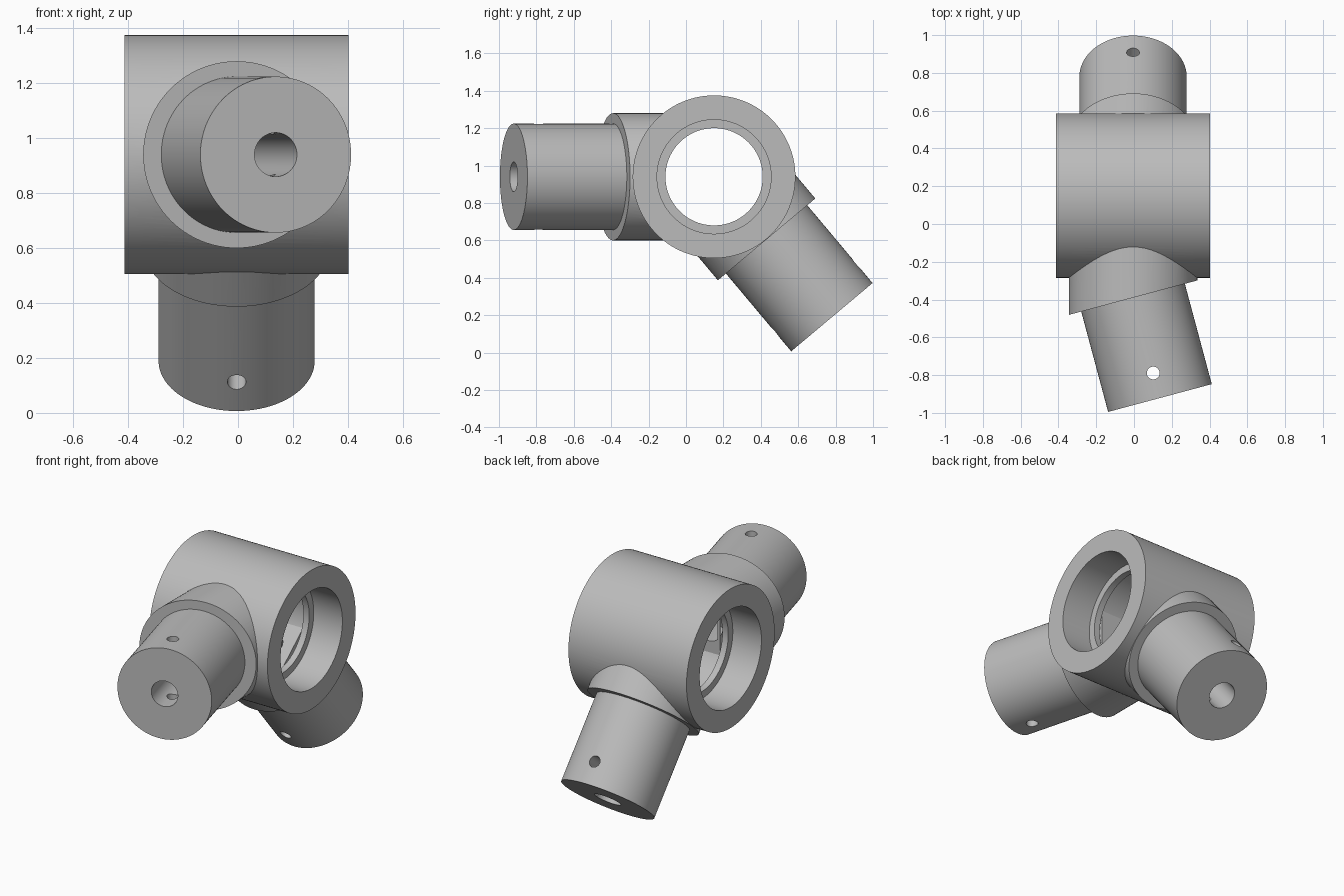
import bpy, bmesh, math
from mathutils import Vector

cube = bpy.data.objects.get("Cube")
if cube:
    bpy.data.objects.remove(cube, do_unlink=True)

grey = bpy.data.materials.new("plain grey")
grey.use_nodes = True
GREY = (0.5, 0.5, 0.5, 1)
grey.diffuse_color = GREY
grey.node_tree.nodes["Principled BSDF"].inputs["Base Color"].default_value = GREY

CENTRE = Vector((-0.005, 0.15, 0.94))
X = Vector((1, 0, 0))
FRONT = Vector((0, -1, 0))
TILT = math.radians(15)
DROP = math.radians(50)
FRONT_DIR = Vector((math.sin(TILT), -math.cos(TILT), 0))
REAR_DIR = Vector((0, math.cos(DROP), -math.sin(DROP)))
FRONT_BASE = CENTRE + FRONT * 0.54
REAR_BASE = CENTRE + REAR_DIR * 0.437


def cylinder(name, origin, axis, radius, start, end, sides=96):
    """Cylinder from start to end along an axis through origin."""
    bpy.ops.mesh.primitive_cylinder_add(vertices=sides, radius=radius, depth=end - start)
    obj = bpy.context.object
    obj.name = name
    obj.location = origin + axis * (start + end) / 2
    obj.rotation_euler = axis.to_track_quat("Z", "Y").to_euler()
    bpy.ops.object.transform_apply()
    return obj


def combine(obj, tool, operation):
    """Apply a boolean and discard the tool."""
    mod = obj.modifiers.new("cut", "BOOLEAN")
    mod.operation, mod.solver, mod.object = operation, "EXACT", tool
    bpy.context.view_layer.objects.active = obj
    bpy.ops.object.modifier_apply(modifier=mod.name)
    bpy.data.objects.remove(tool, do_unlink=True)


def finish(obj):
    obj.data.materials.clear()
    obj.data.materials.append(grey)
    bpy.ops.object.select_all(action="DESELECT")
    obj.select_set(True)
    bpy.context.view_layer.objects.active = obj
    bpy.ops.object.shade_smooth_by_angle(angle=math.radians(30))


def drill(obj, base, axis):
    combine(obj, cylinder("drill", base, axis, 0.08, -0.3, 0.8, 48), "DIFFERENCE")


# Hub with its two shoulders
hub = cylinder("hub", CENTRE, X, 0.435, -0.408, 0.408, 128)
front_shoulder = cylinder("front_shoulder", CENTRE, FRONT, 0.34, 0, 0.8)
bm = bmesh.new()
bm.from_mesh(front_shoulder.data)
cut = bmesh.ops.bisect_plane(bm, geom=bm.verts[:] + bm.edges[:] + bm.faces[:],
                             plane_co=FRONT_BASE, plane_no=FRONT_DIR, clear_outer=True)
bmesh.ops.edgeloop_fill(bm, edges=[e for e in cut["geom_cut"] if isinstance(e, bmesh.types.BMEdge)])
bmesh.ops.recalc_face_normals(bm, faces=bm.faces[:])
bm.to_mesh(front_shoulder.data)
bm.free()
combine(hub, front_shoulder, "UNION")
combine(hub, cylinder("rear_shoulder", CENTRE, REAR_DIR, 0.34, 0, 0.437), "UNION")
combine(hub, cylinder("bore", CENTRE, X, 0.305, -0.6, 0.6), "DIFFERENCE")
drill(hub, FRONT_BASE, FRONT_DIR)
drill(hub, REAR_BASE, REAR_DIR)
finish(hub)

# Retaining rings inside the bore
for side, name in ((1, "left_ring"), (-1, "right_ring")):
    ring = cylinder(name, CENTRE, X * side, 0.31, 0.17, 0.21)
    combine(ring, cylinder("bore", CENTRE, X, 0.26, -0.6, 0.6), "DIFFERENCE")
    finish(ring)

# Arms with an axial bore, a cross pin hole and a flat pad inside the hub
for name, base, axis, root, length, pin in (
        ("front", FRONT_BASE, FRONT_DIR, FRONT, 0.55, Vector((0, 0, 1))),
        ("rear", REAR_BASE, REAR_DIR, REAR_DIR, 0.543, REAR_DIR.cross(X))):
    arm = cylinder(name + "_arm", base, axis, 0.284, -0.03, length)
    drill(arm, base, axis)
    hole = cylinder("pin_hole", base + axis * (length - 0.137), pin, 0.034, -0.5, 0.5, 32)
    combine(arm, hole, "DIFFERENCE")
    finish(arm)

    bpy.ops.mesh.primitive_cube_add(size=1)
    pad = bpy.context.object
    pad.name = name + "_pad"
    pad.scale = (0.3, 0.36, 0.1)
    pad.location = CENTRE + root * 0.315
    pad.rotation_euler = (root.to_track_quat("Z", "Y") if name == "front"
                          else Vector((0, 0, -1)).rotation_difference(root)).to_euler()
    bpy.ops.object.transform_apply()
    drill(pad, base, axis)
    finish(pad)
